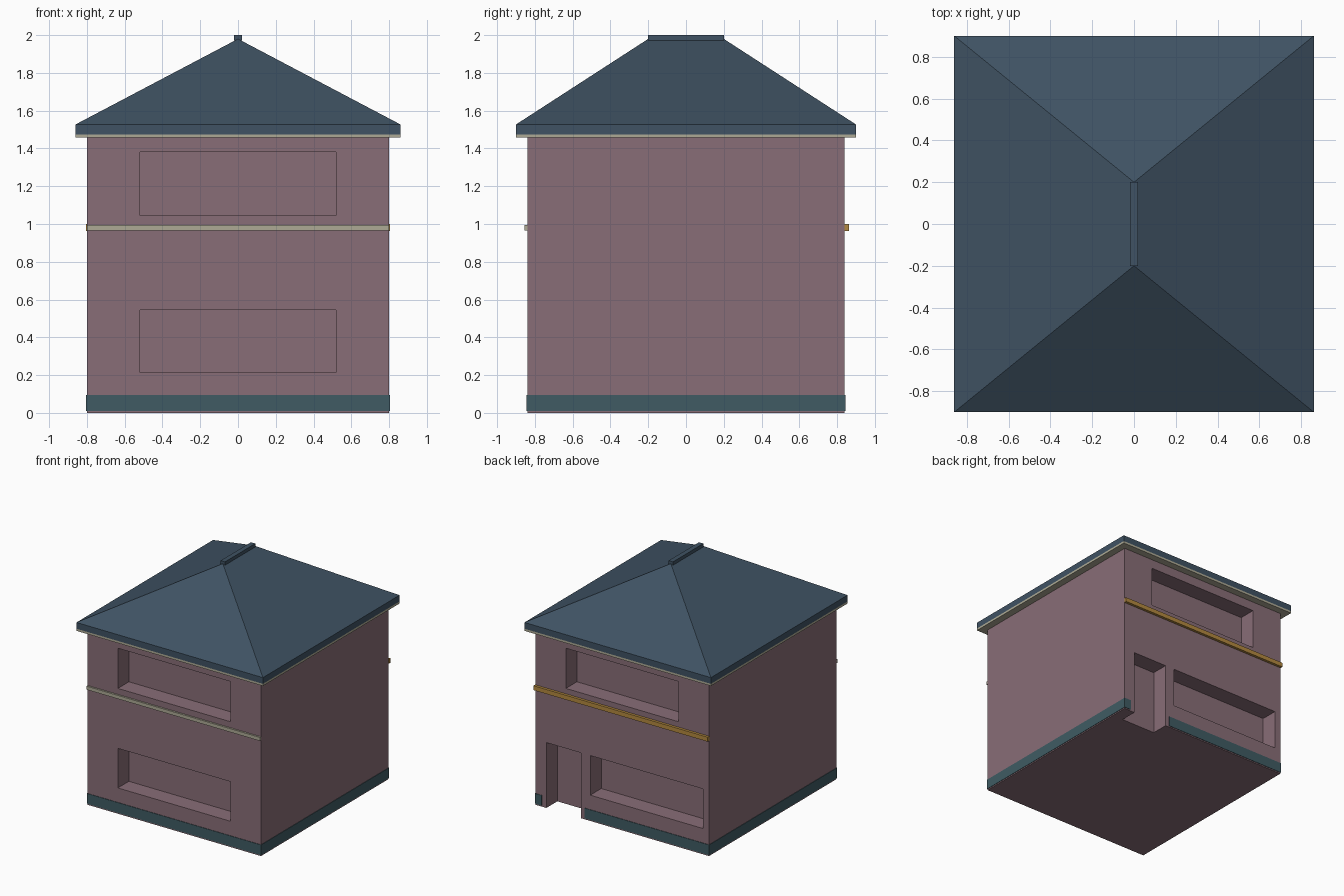
import bpy

if "Cube" in bpy.data.objects:
    bpy.data.objects.remove(bpy.data.objects["Cube"])


def material(name, rgb):
    m = bpy.data.materials.new(name)
    m.diffuse_color = (*rgb, 1)
    m.use_nodes = True
    m.node_tree.nodes["Principled BSDF"].inputs["Base Color"].default_value = m.diffuse_color
    return m


WALL = material("mauve_wall", (0.25, 0.155, 0.185))
PLINTH = material("teal_plinth", (0.05, 0.105, 0.125))
ROOF = material("slate_roof", (0.05, 0.085, 0.125))
TRIM = material("cream_trim", (0.42, 0.40, 0.30))
OCHRE = material("ochre_band", (0.45, 0.25, 0.05))


def mesh_object(name, verts, faces, mat):
    me = bpy.data.meshes.new(name)
    me.from_pydata(verts, [], faces)
    ob = bpy.data.objects.new(name, me)
    bpy.context.collection.objects.link(ob)
    if mat:
        me.materials.append(mat)
    return ob


def box(name, x, y, z, mat=None):
    verts = [(a, b, c) for c in z for b in y for a in x]
    faces = [(0, 2, 3, 1), (4, 5, 7, 6), (0, 1, 5, 4),
             (2, 6, 7, 3), (0, 4, 6, 2), (1, 3, 7, 5)]
    return mesh_object(name, verts, faces, mat)


W, D, EAVE = 0.80, 0.84, 1.457   # half width, half depth, wall height
RECESS, LIP = 0.145, 0.004
LOW, HIGH = (0.215, 0.545), (1.045, 1.38)

# Walls with recessed windows front and back, and a doorway at the back
walls = box("walls", (-W, W), (-D, D), (0, EAVE), WALL)
front, back = (-D - 0.1, -D + RECESS), (D - RECESS, D + 0.1)
openings = [
    ("front_lower_window", (-0.52, 0.52), front, LOW),
    ("front_upper_window", (-0.52, 0.52), front, HIGH),
    ("back_upper_window", (-0.52, 0.52), back, HIGH),
    ("back_lower_window", (-0.745, 0.295), back, LOW),
    ("back_door", (0.38, 0.70), back, (-0.1, 0.545)),
]
for name, x, y, z in openings:
    cutter = box(name + "_cutter", x, y, z)
    mod = walls.modifiers.new(name, 'BOOLEAN')
    mod.operation = 'DIFFERENCE'
    mod.solver = 'EXACT'
    mod.object = cutter
    with bpy.context.temp_override(object=walls, active_object=walls):
        bpy.ops.object.modifier_apply(modifier=name)
    bpy.data.objects.remove(cutter)

# Plinth strips, broken at the doorway
PZ = (0.01, 0.095)
box("plinth_front", (-W - LIP, W + LIP), (-D - LIP, -D), PZ, PLINTH)
box("plinth_right", (W, W + LIP), (-D, D), PZ, PLINTH)
box("plinth_left", (-W - LIP, -W), (-D, D), PZ, PLINTH)
box("plinth_back_long", (-W - LIP, 0.345), (D, D + LIP), PZ, PLINTH)
box("plinth_back_short", (0.74, W + LIP), (D, D + LIP), PZ, PLINTH)

# Bands between the storeys
box("front_band", (-W, W), (-D - 0.015, -D), (0.966, 0.995), TRIM)
box("back_band", (-W - LIP, W + LIP), (D, D + 0.022), (0.963, 1.0), OCHRE)

# Eave trim and hipped roof
X, Y, RIDGE = 0.86, 0.90, 0.20
box("eave_trim", (-X, X), (-Y, Y), (EAVE, 1.475), TRIM)
corners = [(-X, -Y), (X, -Y), (X, Y), (-X, Y)]
verts = [(x, y, z) for z in (1.475, 1.527) for x, y in corners]
verts += [(0, -RIDGE, 1.98), (0, RIDGE, 1.98)]
faces = [(3, 2, 1, 0)] + [(i, (i + 1) % 4, (i + 1) % 4 + 4, i + 4) for i in range(4)]
faces += [(4, 5, 8), (5, 6, 9, 8), (6, 7, 9), (7, 4, 8, 9)]
mesh_object("hipped_roof", verts, faces, ROOF)
box("ridge_cap", (-0.02, 0.02), (-RIDGE, RIDGE), (1.972, 2.0), ROOF)
